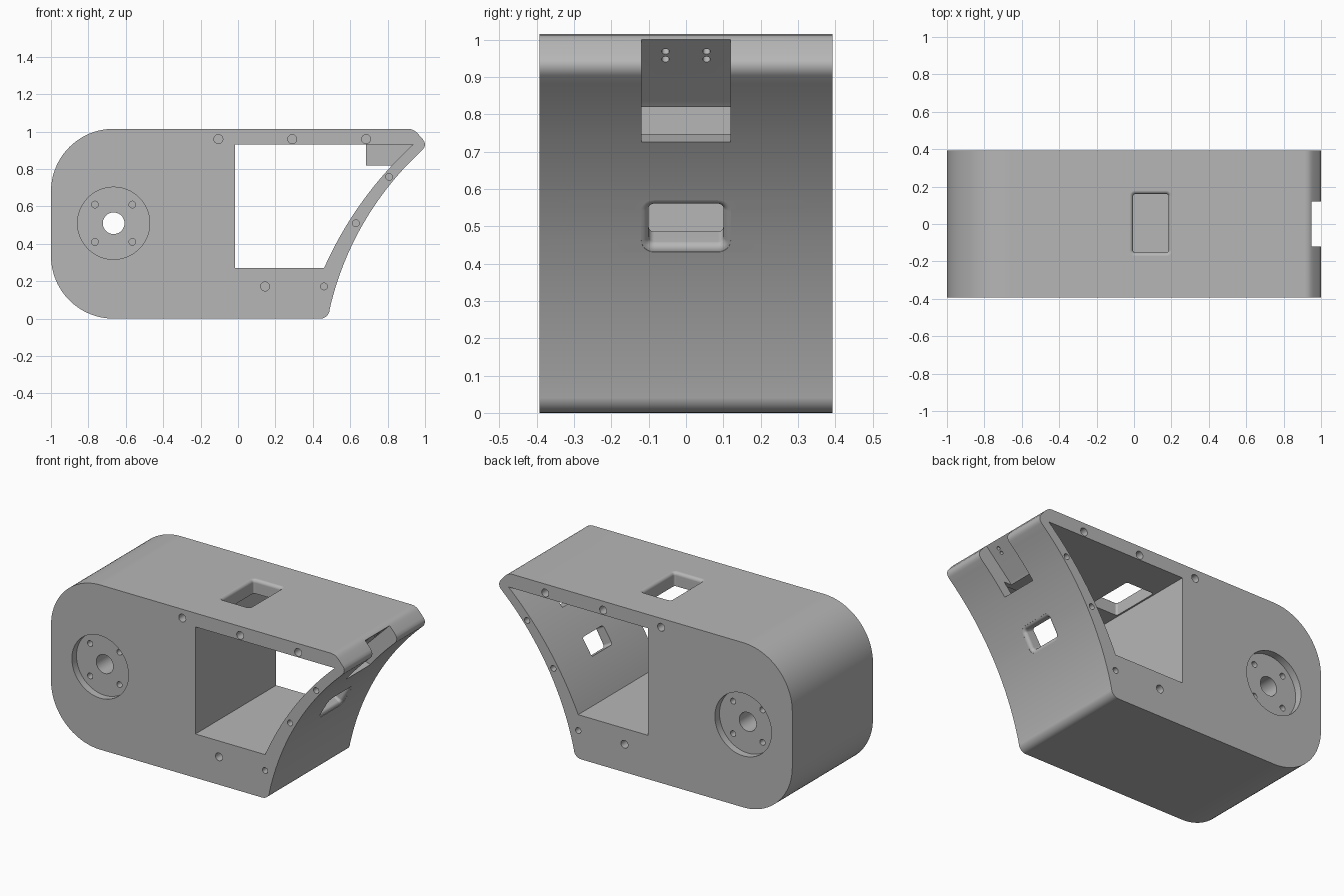
import bpy, bmesh
from math import sin, cos, pi, radians, hypot, atan2
from mathutils import Matrix, Vector

cube = bpy.data.objects.get("Cube")
if cube:
    bpy.data.objects.remove(cube, do_unlink=True)

HALF = 0.393      # half depth of the housing

grey = bpy.data.materials.new("housing grey")
grey.use_nodes = True
colour = (0.47, 0.47, 0.47, 1)
grey.diffuse_color = colour
grey.node_tree.nodes["Principled BSDF"].inputs["Base Color"].default_value = colour


def arc(cx, cz, r, a0, a1, n=16):
    return [(cx + r * cos(radians(a0 + (a1 - a0) * i / n)),
             cz + r * sin(radians(a0 + (a1 - a0) * i / n))) for i in range(n + 1)]


def bulge(p, q, sag, n=24):
    """Arc from p to q that bows to the left of the direction of travel."""
    dx, dz = q[0] - p[0], q[1] - p[1]
    c = hypot(dx, dz)
    r = (c * c / 4 + sag * sag) / (2 * sag)
    cx = (p[0] + q[0]) / 2 + dz / c * (r - sag)
    cz = (p[1] + q[1]) / 2 - dx / c * (r - sag)
    a0, a1 = atan2(p[1] - cz, p[0] - cx), atan2(q[1] - cz, q[0] - cx)
    if a1 > a0:
        a1 -= 2 * pi
    return arc(cx, cz, r, a0 * 180 / pi, a1 * 180 / pi, n)


def skin(name, rings):
    """Closed solid through matching rings of points."""
    bm = bmesh.new()
    loops = [[bm.verts.new(p) for p in ring] for ring in rings]
    for a, b in zip(loops, loops[1:]):
        for i in range(len(a)):
            j = (i + 1) % len(a)
            bm.faces.new((a[i], a[j], b[j], b[i]))
    bm.faces.new(loops[0])
    bm.faces.new(loops[-1])
    bmesh.ops.recalc_face_normals(bm, faces=bm.faces)
    mesh = bpy.data.meshes.new(name)
    bm.to_mesh(mesh)
    bm.free()
    mesh.materials.append(grey)
    ob = bpy.data.objects.new(name, mesh)
    bpy.context.collection.objects.link(ob)
    return ob


def prism(name, profile, y0, y1):
    return skin(name, [[(x, y, z) for x, z in profile] for y in (y0, y1)])


def rounded(w, h, r):
    pts = []
    for sx, sy, a in ((1, 1, 0), (-1, 1, 90), (-1, -1, 180), (1, -1, 270)):
        pts += arc(sx * (w - r), sy * (h - r), r, a, a + 90, 6)
    return pts


def flared(name, w, h, corner, flare, depth, matrix):
    """Rounded cutter whose rim opens out in a fillet at local z = 0."""
    levels = [(-depth, 0)]
    levels += [(flare * (sin(t) - 1), flare * (1 - cos(t)))
               for t in (i * pi / 12 for i in range(7))]
    levels.append((0.05, flare))
    return skin(name, [[matrix @ Vector((x, y, z))
                        for x, y in rounded(w + g, h + g, corner + g)] for z, g in levels])


def facing(origin, normal):
    """Frame with local x along world y and local z along the normal."""
    n = Vector(normal).normalized()
    across = Vector((0, 1, 0))
    m = Matrix((across, n.cross(across), n)).transposed().to_4x4()
    return Matrix.Translation(origin) @ m


def combine(target, tool, operation='DIFFERENCE'):
    mod = target.modifiers.new("combine", 'BOOLEAN')
    mod.operation, mod.solver, mod.object = operation, 'EXACT', tool
    with bpy.context.temp_override(object=target, active_object=target):
        bpy.ops.object.modifier_apply(modifier=mod.name)
    bpy.data.objects.remove(tool, do_unlink=True)


# Housing: rounded rear, flat top, blunt nose and concave front wall
R = 0.335
wall = bulge((0.49, 0.05), (0.965, 0.882), 0.071)
outline = arc(0.44, 0.05, 0.05, -90, 0, 8)[:-1] + wall
outline += [(0.988, 0.904), (0.997, 0.917), (1.0, 0.932), (0.997, 0.945), (0.988, 0.959),
            (0.958, 0.993), (0.944, 1.005), (0.93, 1.012), (0.91, 1.015)]
outline += arc(-1 + R, 1.015 - R, R, 90, 180, 24) + arc(-1 + R, R, R, 180, 270, 24)
housing = prism("housing", outline, -HALF, HALF)

# Open bay through the full depth
bay = [(-0.015, 0.93), (-0.015, 0.27)] + bulge((0.46, 0.27), (0.935, 0.93), 0.042)
combine(housing, prism("bay_cutter", bay, -0.6, 0.6))

# Latch block under the roof, then the slot cut in behind it
block = [(0.685, 0.82), (0.83, 0.82), (0.95, 0.94), (0.95, 0.96), (0.685, 0.96)]
combine(housing, prism("latch_block", block, -0.15, 0.15), 'UNION')
slot = [(1.05, 1.1), (0.785, 0.835), (0.765, 0.81), (0.735, 0.755),
        (0.82, 0.725), (0.95, 0.68), (1.3, 1.1)]
combine(housing, prism("slot_cutter", slot, -0.119, 0.119))

# Paired pin holes in the slot face
for y in (-0.055, 0.055):
    for z in (0.947, 0.968):
        frame = facing((z - 0.05, y, z), (1, 0, -1))
        combine(housing, flared("pin_cutter", 0.01, 0.01, 0.00999, 0.0005, 0.035, frame))

# Window in the roof
roof = Matrix.Translation((0.09, 0.004, 1.015))
combine(housing, flared("roof_window_cutter", 0.095, 0.156, 0.012, 0.02, 0.2, roof))

# Window in the concave wall, square to its surface
k = min(range(1, len(wall) - 1), key=lambda i: abs(wall[i][1] - 0.487))
(ax, az), (bx, bz) = wall[k - 1], wall[k + 1]
frame = facing((wall[k][0], 0, wall[k][1]), (bz - az, 0, ax - bx))
combine(housing, flared("wall_window_cutter", 0.1, 0.06, 0.015, 0.02, 0.15, frame))

# Hub recesses, bolt holes and cover screw holes on both sides
HX, HZ = -0.665, 0.51
large = [(-0.105, 0.96), (0.29, 0.96), (0.685, 0.96), (0.145, 0.172)]
small = [(0.46, 0.172), (0.63, 0.51), (0.808, 0.758)]
bolts = [(HX + sx * 0.1, HZ + sz * 0.1) for sx in (-1, 1) for sz in (-1, 1)]
holes = [(HX, HZ, 0.193, 0.045, 64)]
holes += [(x, z, 0.018, 0.17, 20) for x, z in bolts]
holes += [(x, z, 0.024, 0.1, 24) for x, z in large]
holes += [(x, z, 0.018, 0.1, 20) for x, z in small]
for side in (-1, 1):
    for x, z, r, depth, n in holes:
        circle = arc(x, z, r, 0, 360, n)[:-1]
        combine(housing, prism("hole_cutter", circle, side * (HALF - depth), side * 0.5))

# Shaft bore through both hubs
combine(housing, prism("bore_cutter", arc(HX, HZ, 0.058, 0, 360, 40)[:-1], -0.6, 0.6))

# Smooth the curved walls and keep the cut edges crisp
bpy.ops.object.select_all(action='DESELECT')
housing.select_set(True)
bpy.context.view_layer.objects.active = housing
bpy.ops.object.shade_smooth_by_angle(angle=radians(30))
weighted = housing.modifiers.new("weighted_normals", 'WEIGHTED_NORMAL')
weighted.keep_sharp = True
